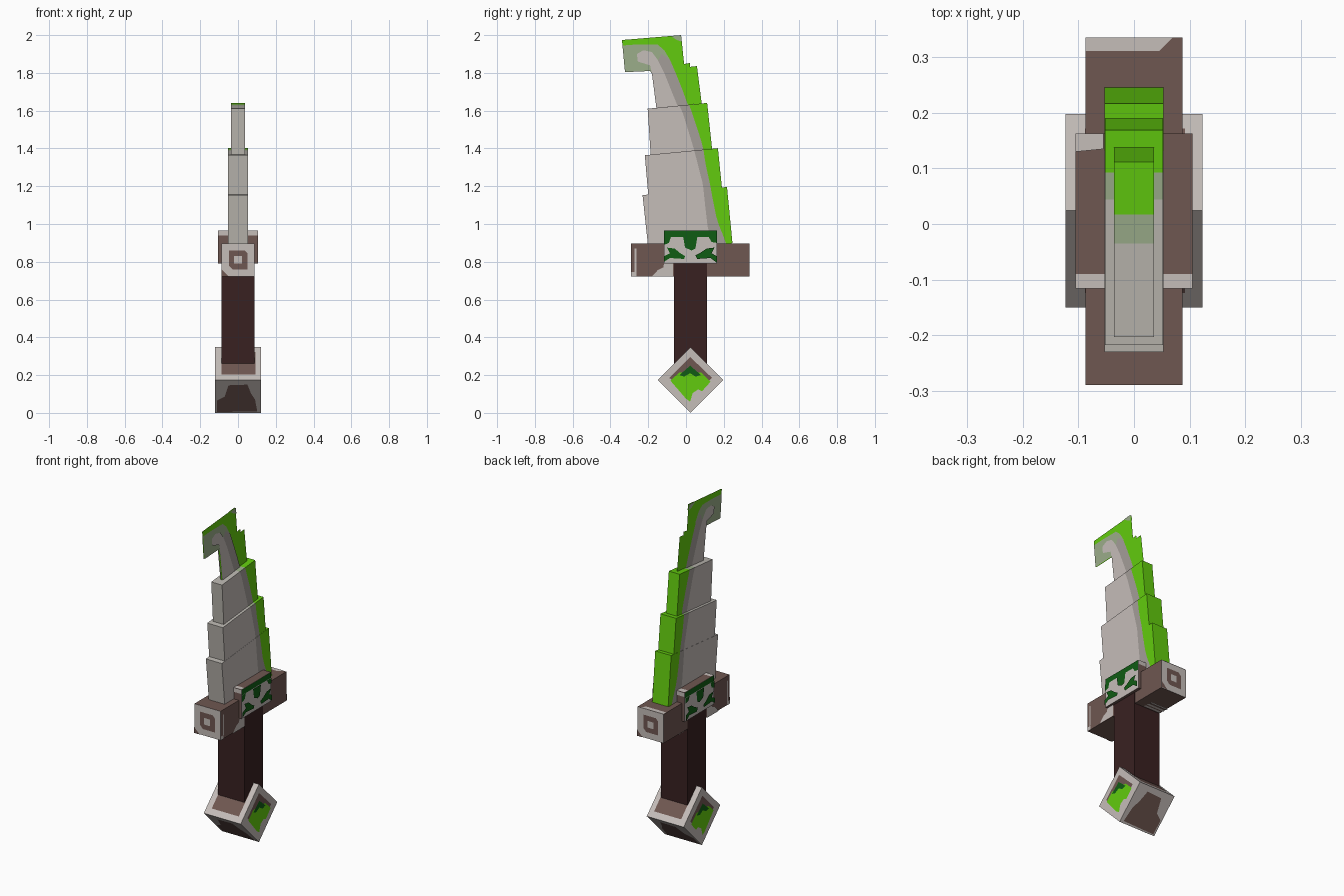
import bpy, bmesh, math
from mathutils import Vector, Matrix

if "Cube" in bpy.data.objects:
    bpy.data.objects.remove(bpy.data.objects["Cube"])

# ---- Materials ----
RGB = {
    "bone": (197, 189, 185), "edge_steel": (187, 183, 176), "mid_grey": (164, 157, 153),
    "pale_green": (155, 173, 138), "bright_green": (98, 203, 14), "dark_green": (16, 92, 20),
    "brown": (111, 87, 81), "dark_leather": (57, 33, 33),
}
NAMES = list(RGB)
MATS = []
for name, c in RGB.items():
    lin = [((v / 255 + 0.055) / 1.055) ** 2.4 for v in c] + [1.0]
    m = bpy.data.materials.new(name)
    m.use_nodes = True
    m.diffuse_color = lin
    bsdf = m.node_tree.nodes["Principled BSDF"]
    bsdf.inputs["Base Color"].default_value = lin
    bsdf.inputs["Roughness"].default_value = 0.8
    MATS.append(m)


def finish(name, bm):
    """Turn a bmesh into an object, keeping only the materials it uses."""
    used = sorted({f.material_index for f in bm.faces})
    for f in bm.faces:
        f.material_index = used.index(f.material_index)
    me = bpy.data.meshes.new(name)
    bm.to_mesh(me)
    bm.free()
    for i in used:
        me.materials.append(MATS[i])
    ob = bpy.data.objects.new(name, me)
    bpy.context.collection.objects.link(ob)
    return ob


def box(name, lo, hi, colour, rule=None, tilt=0):
    """Box between two corners; rule(normal) may give a face another colour."""
    lo, hi = Vector(lo), Vector(hi)
    bm = bmesh.new()
    bmesh.ops.create_cube(bm, size=1)
    bm.normal_update()
    for f in bm.faces:
        f.material_index = NAMES.index((rule and rule(f.normal)) or colour)
    size = hi - lo
    bm.transform(Matrix.Translation((lo + hi) / 2) @ Matrix.Rotation(tilt, 4, 'X')
                 @ Matrix.Diagonal((*size, 1)))
    return finish(name, bm)


def plates(name, origin, u, v, n, layers):
    """Thin painted shapes lying on a surface, each layer just above the last."""
    origin, u, v, n = map(Vector, (origin, u, v, n))
    bm = bmesh.new()
    for i, (colour, pts) in enumerate(layers):
        base = origin + n * 0.0015 * (i + 1)
        f = bm.faces.new([bm.verts.new(base + u * a + v * b) for a, b in pts])
        f.material_index = NAMES.index(colour)
        f.normal_update()
        if f.normal.dot(n) < 0:
            f.normal_flip()
    return finish(name, bm)


def rect(a0, b0, a1, b1):
    return [(a0, b0), (a1, b0), (a1, b1), (a0, b1)]


def lerp_table(table, t):
    for (t0, a0), (t1, a1) in zip(table, table[1:]):
        if t <= t1:
            return a0 + (a1 - a0) * (t - t0) / (t1 - t0)
    return table[-1][1]


X, Y, Z = (1, 0, 0), (0, 1, 0), (0, 0, 1)
SIDES = (("left", 1), ("right", -1))

# ---- Blade: three stacked, tilted segments with colour bands ----
SLOPE = 0.096
GREEN = [(0.85, 0.22), (0.9, 0.205), (1.0, 0.165), (1.1, 0.145), (1.2, 0.127), (1.3, 0.105),
         (1.4, 0.09), (1.5, 0.06), (1.6, 0.027), (1.65, 0.01)]
STRIPE = [(0.85, 0.15), (0.97, 0.115), (1.1, 0.1), (1.2, 0.09), (1.4, 0.04), (1.5, 0.01),
          (1.6, -0.02), (1.65, -0.045)]


def blade_segment(name, half, v0, v1, front, back, rows=6):
    bm = bmesh.new()
    grid = []
    for r in range(rows + 1):
        t = r / rows
        v = v0 + (v1 - v0) * t
        ys = (front[0] + (front[1] - front[0]) * t, lerp_table(STRIPE, v),
              lerp_table(GREEN, v), back[0] + (back[1] - back[0]) * t)
        grid.append([[bm.verts.new((s * half, y, v + SLOPE * y)) for y in ys] for s in (1, -1)])

    def quad(colour, *verts):
        bm.faces.new(verts).material_index = NAMES.index(colour)

    for a, b in zip(grid, grid[1:]):
        for k in (0, 1):
            for c, colour in enumerate(("bone", "mid_grey", "bright_green")):
                quad(colour, a[k][c], a[k][c + 1], b[k][c + 1], b[k][c])
        for c, colour in ((0, "edge_steel"), (3, "bright_green")):
            quad(colour, a[0][c], a[1][c], b[1][c], b[0][c])
    for row in (grid[0], grid[-1]):
        for c, colour in enumerate(("edge_steel", "pale_green", "bright_green")):
            quad(colour, row[0][c], row[0][c + 1], row[1][c + 1], row[1][c])
    bmesh.ops.recalc_face_normals(bm, faces=bm.faces)
    return finish(name, bm)


blade_segment("blade_lower", 0.053, 0.875, 1.175, (-0.198, -0.23), (0.246, 0.217))
blade_segment("blade_middle", 0.052, 1.175, 1.385, (-0.2, -0.218), (0.19, 0.169))
blade_segment("blade_upper", 0.036, 1.385, 1.63, (-0.187, -0.203), (0.138, 0.112))

# ---- Hooked tip: a flat sheet with painted bands on both sides ----
TIP = [(-0.339, 1.974), (-0.026, 2.0), (-0.01, 1.847), (0.02, 1.852), (0.021, 1.832),
       (0.058, 1.836), (0.083, 1.638), (-0.157, 1.615), (-0.18, 1.794), (-0.19, 1.81),
       (-0.323, 1.804)]
TIP_PALE = [(-0.336, 1.945), (-0.27, 1.95), (-0.15, 1.95), (-0.115, 1.92), (-0.085, 1.87),
            (-0.12, 1.82), (-0.18, 1.794), (-0.19, 1.81), (-0.323, 1.804)]
TIP_CORNER = [(-0.08, 1.995), (-0.026, 2.0), (-0.022, 1.965), (-0.05, 1.975)]
TIP_STRIPE = [(0.01, 1.631), (-0.015, 1.7), (-0.055, 1.8), (-0.085, 1.87), (-0.13, 1.9),
              (-0.18, 1.794), (-0.157, 1.615)]
TIP_BONE = [(-0.045, 1.626), (-0.075, 1.7), (-0.115, 1.8), (-0.15, 1.87), (-0.18, 1.91),
            (-0.225, 1.92), (-0.26, 1.9), (-0.255, 1.86), (-0.19, 1.84), (-0.18, 1.794),
            (-0.157, 1.615)]
for side, s in SIDES:
    plates(f"blade_tip_{side}", (0, 0, 0), Y, Z, (s, 0, 0),
           [("bright_green", TIP), ("pale_green", TIP_PALE), ("pale_green", TIP_CORNER),
            ("mid_grey", TIP_STRIPE), ("bone", TIP_BONE)])

# ---- Guard: crossbar with pale ends and a raised centre block ----
box("crossbar", (-0.087, -0.29, 0.722), (0.087, 0.336, 0.897), "brown",
    lambda n: "bone" if abs(n.y) > 0.5 else None)
for end, y, s in (("front", -0.29, -1), ("back", 0.336, 1)):
    plates(f"crossbar_ring_{end}", (0, y, 0.81), (-s, 0, 0), Z, (0, s, 0),
           [("brown", [(-0.048, -0.03), (-0.03, -0.05), (0.05, -0.05), (0.05, 0.035),
                       (0.035, 0.05), (-0.048, 0.05)]),
            ("bone", rect(-0.02, -0.02, 0.02, 0.02)),
            ("brown", [(-0.087, -0.087), (-0.05, -0.087), (-0.087, -0.05)])])
plates("crossbar_top_trim", (0, 0, 0.897), X, Y, Z,
       [("bone", [(-0.087, 0.311), (0.045, 0.311), (0.07, 0.336), (-0.087, 0.336)])])
plates("crossbar_bottom_trim", (0, 0, 0.722), X, Y, (0, 0, -1),
       [("bone", rect(-0.087, y, 0.03, y + 0.014)) for y in (0.12, 0.145, 0.17)])
for side, s in SIDES:
    plates(f"crossbar_side_trim_{side}", (s * 0.087, 0, 0), Y, Z, (s, 0, 0),
           [("bone", rect(-0.29, 0.722, -0.262, 0.745)),
            ("bone", rect(-0.272, 0.745, -0.262, 0.87)),
            ("bone", [(-0.18, 0.722), (-0.07, 0.722), (-0.07, 0.80), (-0.115, 0.80),
                      (-0.12, 0.77), (-0.15, 0.755)])])

box("guard_block", (-0.105, -0.116, 0.79), (0.105, 0.163, 0.965), "brown",
    lambda n: "bone" if abs(n.x) > 0.5 else None)
GREEN_MARKS = [
    rect(-0.116, 0.932, 0.163, 0.965),
    [(-0.116, 0.932), (-0.08, 0.932), (-0.09, 0.9), (-0.116, 0.89)],
    [(0.163, 0.932), (0.12, 0.932), (0.135, 0.905), (0.163, 0.9)],
    [(-0.015, 0.932), (0.06, 0.932), (0.05, 0.87), (0.03, 0.86), (-0.005, 0.875)],
    [(-0.1, 0.875), (-0.06, 0.87), (-0.03, 0.845), (-0.005, 0.83), (-0.01, 0.815),
     (-0.085, 0.82), (-0.116, 0.8), (-0.116, 0.83), (-0.085, 0.845)],
    [(0.15, 0.875), (0.11, 0.87), (0.08, 0.85), (0.05, 0.835), (0.06, 0.815),
     (0.13, 0.82), (0.163, 0.795), (0.163, 0.83), (0.135, 0.845)],
]
for side, s in SIDES:
    plates(f"guard_block_marks_{side}", (s * 0.105, 0, 0), Y, Z, (s, 0, 0),
           [("dark_green", p) for p in GREEN_MARKS])
plates("guard_block_top_trim", (0, 0, 0.965), X, Y, Z,
       [("bone", rect(-0.105, -0.116, 0.105, -0.09)),
        ("bone", [(-0.105, 0.13), (-0.055, 0.135), (-0.055, 0.163), (-0.105, 0.163)])])
for end, y, s in (("front", -0.116, -1), ("back", 0.163, 1)):
    plates(f"guard_block_trim_{end}", (0, y, 0), X, Z, (0, s, 0),
           [("bone", rect(-0.105, 0.94, 0.105, 0.965))])

# ---- Grip ----
box("grip", (-0.088, -0.064, 0.2), (0.088, 0.111, 0.79), "dark_leather")

# ---- Pommel: cube standing on its edge, framed panels ----
PY, PZ, R = 0.024, 0.174, 0.123
box("pommel", (-R, PY - R, PZ - R), (R, PY + R, PZ + R), "bone", tilt=math.radians(45))
D = math.sqrt(0.5)
PANEL = rect(-0.088, -0.085, 0.092, 0.085)
BLOT = [(-0.112, -0.115), (-0.112, -0.03), (-0.07, 0.0), (-0.05, 0.085), (0.05, 0.09),
        (0.07, 0.02), (0.09, -0.02), (0.102, -0.11)]
for end, s in (("front", -1), ("back", 1)):
    for level, t, shape in (("upper", 1, PANEL), ("lower", -1, BLOT)):
        n = Vector((0, s * D, t * D))
        plates(f"pommel_panel_{end}_{level}", Vector((0, PY, PZ)) + n * R, X,
               (0, -s * t * D, D), n, [("brown", shape)])
for side, s in SIDES:
    plates(f"pommel_gem_{side}", (s * R, 0, 0), Y, Z, (s, 0, 0),
           [("brown", [(0.022, 0.296), (-0.088, 0.185), (-0.06, 0.16), (0.11, 0.16),
                       (0.138, 0.185)]),
            ("bright_green", [(-0.082, 0.17), (-0.035, 0.215), (0.08, 0.215), (0.13, 0.165),
                              (0.085, 0.115), (0.065, 0.125), (0.035, 0.105), (0.022, 0.06),
                              (0.0, 0.075)]),
            ("dark_green", [(0.022, 0.25), (-0.035, 0.2), (-0.01, 0.192), (0.022, 0.21),
                            (0.05, 0.192), (0.08, 0.2)])])
